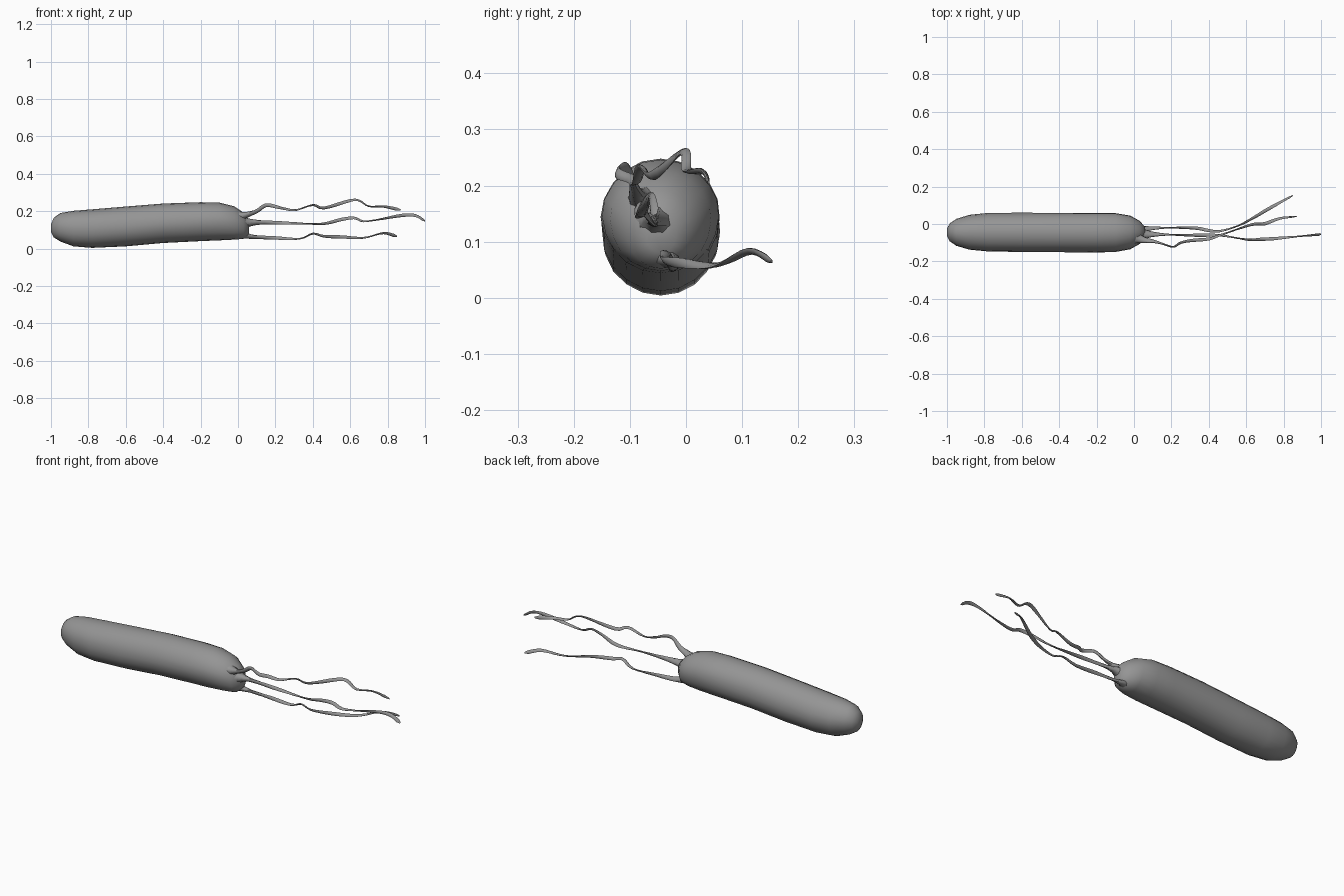
import bpy, bmesh, math
from mathutils import Vector

cube = bpy.data.objects.get("Cube")
if cube:
    bpy.data.objects.remove(cube, do_unlink=True)

grey = bpy.data.materials.new("warm_grey")
grey.use_nodes = True
colour = (0.3, 0.3, 0.3, 1)
grey.diffuse_color = colour
grey.node_tree.nodes["Principled BSDF"].inputs["Base Color"].default_value = colour


def catmull(points, steps):
    """Smooth interpolation through tuples of any length."""
    pts = [Vector(p) for p in points]
    pts = [2 * pts[0] - pts[1]] + pts + [2 * pts[-1] - pts[-2]]
    out = []
    for a, b, c, d in zip(pts, pts[1:], pts[2:], pts[3:]):
        for i in range(steps):
            t = i / steps
            out.append(0.5 * (2 * b + (c - a) * t + (2 * a - 5 * b + 4 * c - d) * t * t
                              + (3 * b - a - 3 * c + d) * t ** 3))
    return out + [pts[-2]]


def loft(name, rings):
    bm = bmesh.new()
    loops = [[bm.verts.new(p) for p in ring] for ring in rings]
    n = len(loops[0])
    for a, b in zip(loops, loops[1:]):
        for i in range(n):
            j = (i + 1) % n
            bm.faces.new((a[i], a[j], b[j], b[i]))
    bm.faces.new(loops[0])
    bm.faces.new(loops[-1])
    bmesh.ops.recalc_face_normals(bm, faces=bm.faces)
    mesh = bpy.data.meshes.new(name)
    bm.to_mesh(mesh)
    bm.free()
    mesh.materials.append(grey)
    obj = bpy.data.objects.new(name, mesh)
    bpy.context.collection.objects.link(obj)
    bpy.ops.object.select_all(action="DESELECT")
    obj.select_set(True)
    bpy.context.view_layer.objects.active = obj
    bpy.ops.object.shade_smooth_by_angle(angle=math.radians(60))


# Rod-shaped body: x, bottom z, top z, half width
sections = [(-1, .09, .13, .02), (-.985, .06, .165, .048), (-.95, .038, .19, .072),
            (-.88, .012, .202, .093), (-.78, .004, .21, .103), (-.6, .012, .225, .105),
            (-.4, .03, .241, .105), (-.2, .04, .248, .106), (-.1, .044, .246, .104),
            (-.02, .048, .226, .09), (.03, .052, .192, .062), (.06, .08, .155, .028)]
rings = []
for x, low, high, half in [(-1, .095, .125, .015)] + sections:
    ring = []
    for i in range(20):
        a = math.tau * i / 20
        bump = 1 + 0.012 * math.sin(5 * a + 6 * x)
        ring.append((x, -.045 + half * bump * math.cos(a),
                     (low + high) / 2 + (high - low) / 2 * math.sin(a)))
    rings.append(ring)
loft("body", rings[1:])


def flagellum(name, path, root):
    """Thin twisting ribbon that flares where it meets the body."""
    pts = catmull(path, 4)
    start = pts[0].x
    rings = []
    for k, p in enumerate(pts):
        tangent = (pts[min(k + 1, len(pts) - 1)] - pts[max(k - 1, 0)]).normalized()
        side = tangent.cross(Vector((0, 0, 1))).normalized()
        up = side.cross(tangent)
        flare = root * math.exp(-(p.x - start) / 0.045)
        tip = 0.4 if k == len(pts) - 1 else 1
        wide, thin = tip * (0.009 + flare), tip * (0.004 + flare)
        twist = 9 * (p.x - start)
        ring = []
        for i in range(8):
            a = math.tau * i / 8
            u, v = wide * math.cos(a), thin * math.sin(a)
            ring.append(p + side * (u * math.cos(twist) - v * math.sin(twist))
                        + up * (u * math.sin(twist) + v * math.cos(twist)))
        rings.append(ring)
    loft(name, rings)


# Three wavy tails
flagellum("upper_flagellum", [
    (.0, -.07, .17), (.05, -.085, .182), (.1, -.092, .2), (.15, -.105, .232),
    (.21, -.122, .222), (.25, -.1, .213), (.31, -.088, .206), (.4, -.08, .233),
    (.46, -.06, .217), (.6, -.012, .257), (.65, 0, .256), (.7, .002, .226),
    (.78, .03, .225), (.87, .04, .206)], .03)
flagellum("middle_flagellum", [
    (.02, -.055, .135), (.1, -.055, .14), (.3, -.06, .136), (.45, -.06, .132),
    (.55, -.075, .155), (.62, -.085, .164), (.67, -.082, .146), (.75, -.078, .155),
    (.88, -.066, .178), (.95, -.06, .176), (1, -.055, .147)], .045)
flagellum("lower_flagellum", [
    (.01, -.045, .08), (.07, -.025, .064), (.2, -.02, .057), (.33, -.022, .053),
    (.4, -.035, .08), (.46, -.038, .066), (.56, -.008, .062), (.65, .04, .057),
    (.7, .07, .063), (.78, .115, .083), (.85, .153, .065)], .025)
